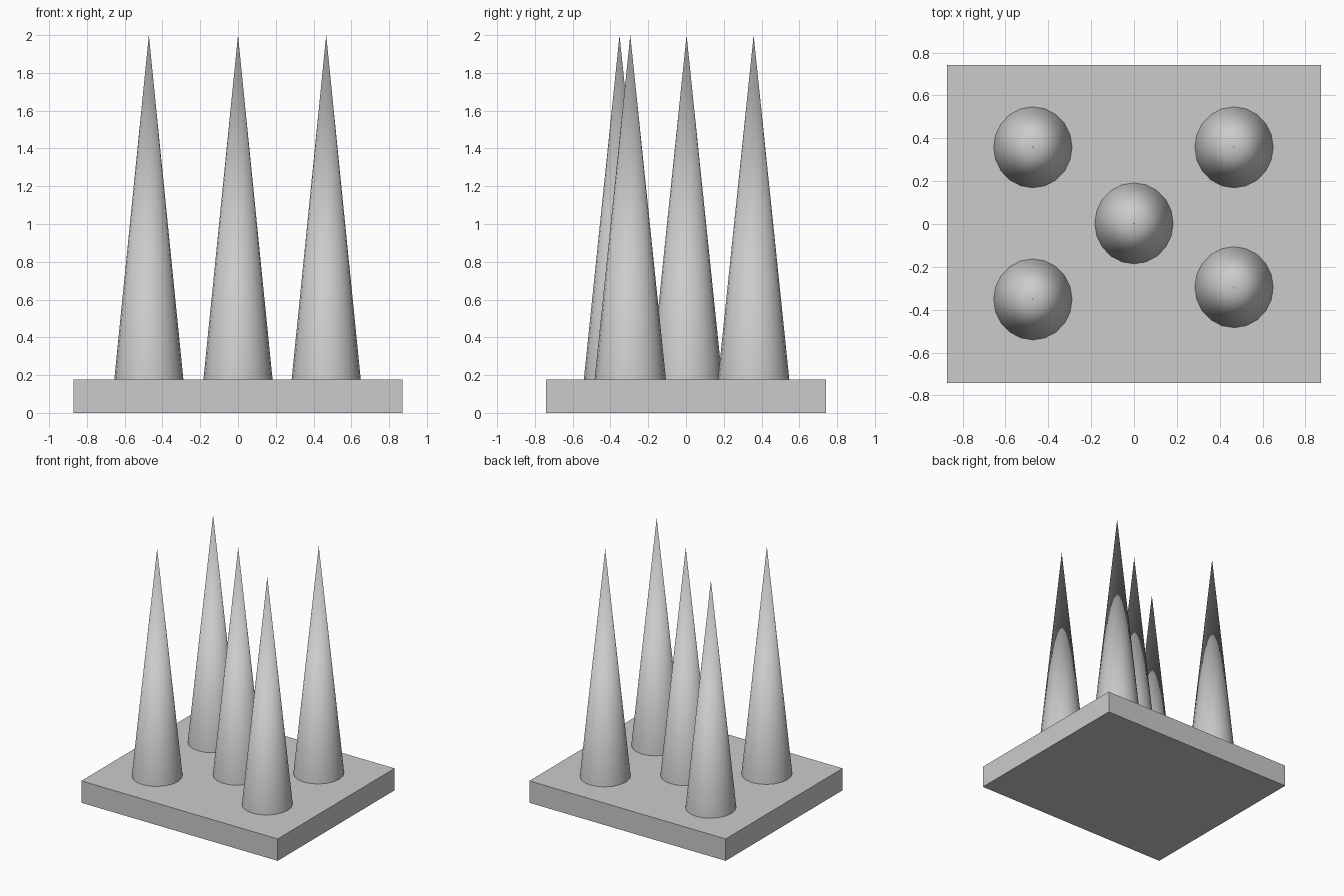
import bpy

cube = bpy.data.objects.get("Cube")
if cube:
    bpy.data.objects.remove(cube, do_unlink=True)

# One plain grey for everything
grey = bpy.data.materials.new("light_grey")
grey.use_nodes = True
colour = (0.6, 0.6, 0.6, 1)
grey.diffuse_color = colour
grey.node_tree.nodes["Principled BSDF"].inputs["Base Color"].default_value = colour

WIDTH, DEPTH, SLAB, TOP = 1.744, 1.484, 0.176, 2.0


def finish(name, scale):
    obj = bpy.context.object
    obj.name = name
    obj.scale = scale
    bpy.ops.object.transform_apply(location=False, rotation=False, scale=True)
    obj.data.materials.append(grey)
    return obj


# Rectangular base slab
bpy.ops.mesh.primitive_cube_add(size=1, location=(0, 0, SLAB / 2))
finish("base_slab", (WIDTH, DEPTH, SLAB))

# Five tall spikes standing on the slab, slightly oval in plan
spikes = {
    "spike_centre": (0, 0.003),
    "spike_back_right": (-0.472, 0.358),
    "spike_back_left": (0.467, 0.358),
    "spike_front_right": (-0.472, -0.352),
    "spike_front_left": (0.467, -0.295),
}
for name, (x, y) in spikes.items():
    bpy.ops.mesh.primitive_cone_add(vertices=20, radius1=1, radius2=0, depth=TOP - SLAB,
                                    location=(x, y, (TOP + SLAB) / 2))
    finish(name, (0.183, 0.189, 1))
    bpy.ops.object.shade_smooth_by_angle()
